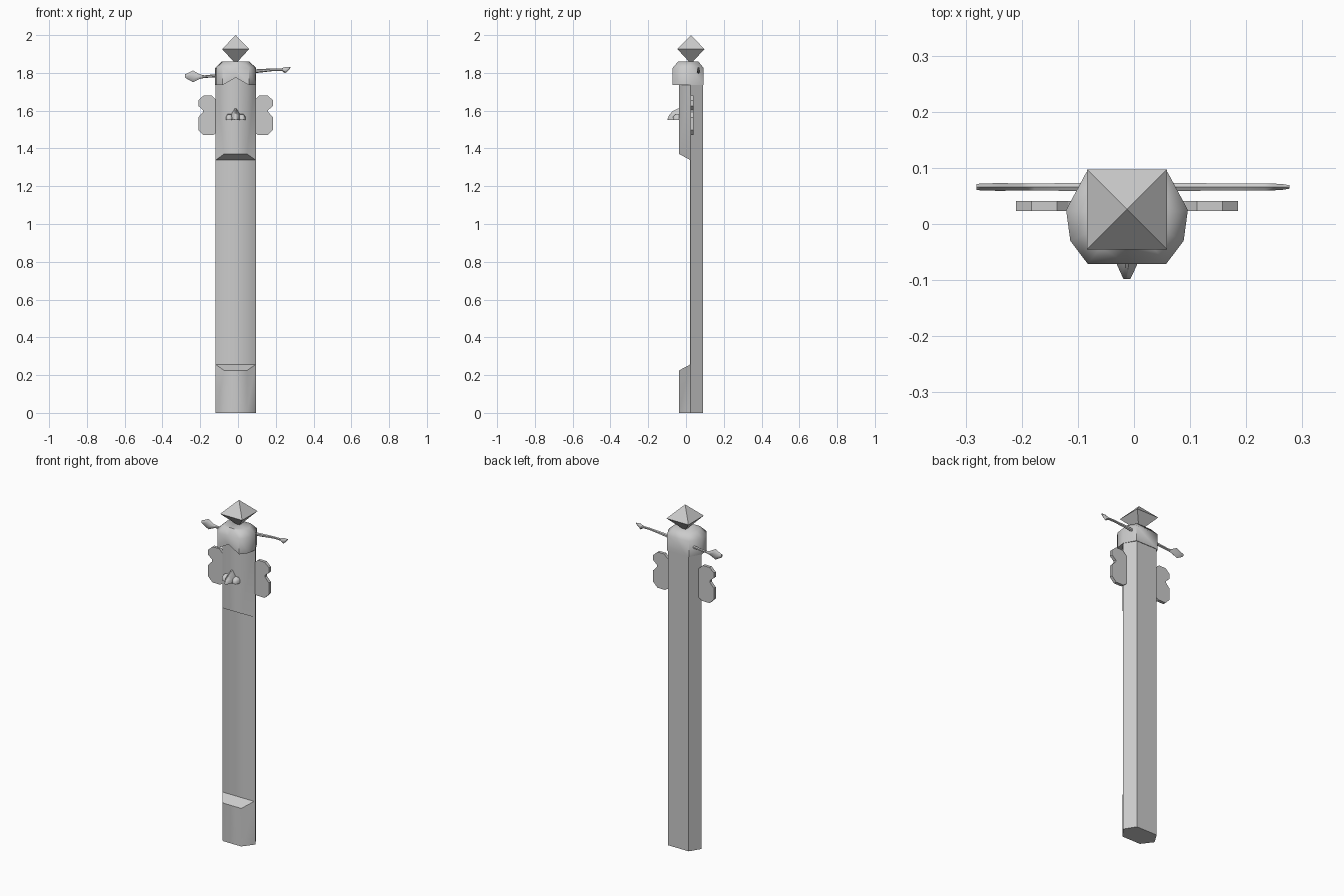
import bpy, bmesh
from mathutils import Vector

if "Cube" in bpy.data.objects:
    bpy.data.objects.remove(bpy.data.objects["Cube"])

CX = -0.0125   # centre line of the post


def finish(name, bm, angle=None):
    bmesh.ops.recalc_face_normals(bm, faces=bm.faces[:])
    me = bpy.data.meshes.new(name)
    bm.to_mesh(me)
    bm.free()
    ob = bpy.data.objects.new(name, me)
    bpy.context.collection.objects.link(ob)
    if angle:
        smooth(ob, angle)
    return ob


def smooth(ob, angle):
    bpy.ops.object.select_all(action='DESELECT')
    ob.select_set(True)
    bpy.context.view_layer.objects.active = ob
    bpy.ops.object.shade_smooth_by_angle(angle=angle)


def loft(name, rings, angle=None, caps=(True, True)):
    """Skin equal-length rings of points, x measured from the centre line."""
    bm = bmesh.new()
    vs = [[bm.verts.new((x + CX, y, z)) for x, y, z in r] for r in rings]
    n = len(rings[0])
    for a, b in zip(vs, vs[1:]):
        for i in range(n):
            j = (i + 1) % n
            bm.faces.new((a[i], a[j], b[j], b[i]))
    if caps[0]:
        bm.faces.new(vs[0])
    if caps[1]:
        bm.faces.new(vs[-1])
    return finish(name, bm, angle)


# Post: six-sided column with a long recess cut into the front
hexa = [(.068, .09), (.1075, .025), (.06, -.038),
        (-.06, -.038), (-.1075, .025), (-.068, .09)]
post = loft("post", [[(x, y, z) for x, y in hexa] for z in (0, 1.8)])
cut_profile = [(.02, .255), (-.1, .191), (-.1, 1.405), (.02, 1.34)]
cutter = loft("recess_cutter", [[(x, y, z) for y, z in cut_profile] for x in (-.3, .3)])
cutter.hide_render = True
mod = post.modifiers.new("recess", 'BOOLEAN')
mod.operation = 'DIFFERENCE'
mod.object = cutter
mod.solver = 'EXACT'
bpy.context.view_layer.objects.active = post
bpy.ops.object.modifier_apply(modifier=mod.name)
bpy.data.objects.remove(cutter)
smooth(post, 0.97)

# Hood: rounded top that overhangs the front with a peaked lower edge
half = [(.072, .093), (.1085, .025), (.101, -.03), (.07, -.071)]
outline = half + [(0, -.071)] + [(-x, y) for x, y in reversed(half)]
low = [(x, y, 1.775 if x == 0 else 1.735) for x, y in outline]
mid = [(x, y, 1.826) for x, y in outline]
top = [(x * .67, .014 + (y - .014) * .66, 1.86) for x, y in outline]
bm = bmesh.new()
rings = [[bm.verts.new((x + CX, y, z)) for x, y, z in r] for r in (low, mid, top)]
for a, b in zip(rings, rings[1:]):
    for i in range(9):
        j = (i + 1) % 9
        bm.faces.new((a[i], a[j], b[j], b[i]))
bm.faces.new(rings[2])
L = rings[0]
inner = bm.verts.new((CX, -.03, 1.775))
bm.faces.new((L[3], L[4], inner))
bm.faces.new((L[4], L[5], inner))
bm.faces.new((inner, L[5], L[6], L[7], L[8], L[0], L[1], L[2], L[3]))
finish("hood", bm, 0.85)

# Finial: four-sided double pyramid
bm = bmesh.new()
w, cy = .0715, .026
square = [bm.verts.new((CX + sx * w, cy + sy * w, 1.926))
          for sx, sy in ((1, 1), (-1, 1), (-1, -1), (1, -1))]
for z in (2.0, 1.848):
    tip = bm.verts.new((CX, cy, z))
    for i in range(4):
        bm.faces.new((square[i], square[(i + 1) % 4], tip))
finish("finial", bm)

# Ears: flat two-lobed plates
ear = [(.09, 1.49), (.105, 1.48), (.12, 1.47), (.17, 1.47), (.1975, 1.498), (.1975, 1.565),
       (.172, 1.593), (.172, 1.603), (.1975, 1.625), (.1975, 1.655), (.17, 1.68),
       (.125, 1.68), (.105, 1.66), (.09, 1.65)]
for side, name in ((-1, "left_ear"), (1, "right_ear")):
    loft(name, [[(side * x, y, z) for x, z in ear] for y in (.023, .041)])

# Nose: tapered bridge with a small rounded nostril on each side
sections = [(-.03, .025, 1.612), (-.04, .025, 1.612), (-.07, .019, 1.598), (-.09, .01, 1.575), (-.098, .006, 1.555)]
loft("nose", [[(-w, y, 1.55), (w, y, 1.55), (w, y, 1.55 + (z - 1.55) * .45),
               (w * .15, y, z), (-w * .15, y, z), (-w, y, 1.55 + (z - 1.55) * .45)]
              for y, w, z in sections], 0.6)
nostril = [(-.03, .02, 1.582), (-.058, .018, 1.579), (-.07, .009, 1.566)]
for side, name in ((-1, "left_nostril"), (1, "right_nostril")):
    loft(name, [[(side * (.033 + dx * w), y, 1.55 + (z - 1.55) * k)
                 for dx, k in ((-1, 0), (1, 0), (.95, .55), (.5, 1), (-.5, 1), (-.95, .55))]
                for y, w, z in nostril], 0.9)

# Hair pin: thin six-sided stick through the hood, leaf on one end, dart on the other
# (x, z, half height, half depth)
pin = [(-.268, 1.785, .009, .005), (-.262, 1.783, .012, .006), (-.226, 1.782, .031, .007),
       (-.19, 1.78, .012, .006), (-.165, 1.78, .007, .006), (-.107, 1.785, .008, .007),
       (0, 1.797, .009, .007), (.107, 1.809, .010, .007), (.2, 1.817, .007, .006),
       (.245, 1.817, .007, .006), (.262, 1.815, .017, .006), (.278, 1.822, .010, .005), (.29, 1.828, .002, .003)]
loft("hair_pin", [[(x, .066 + d * a, z + h * b) for a, b in
                   ((0, 1), (1, .5), (1, -.5), (0, -1), (-1, -.5), (-1, .5))]
                  for x, z, h, d in pin], 0.8)
